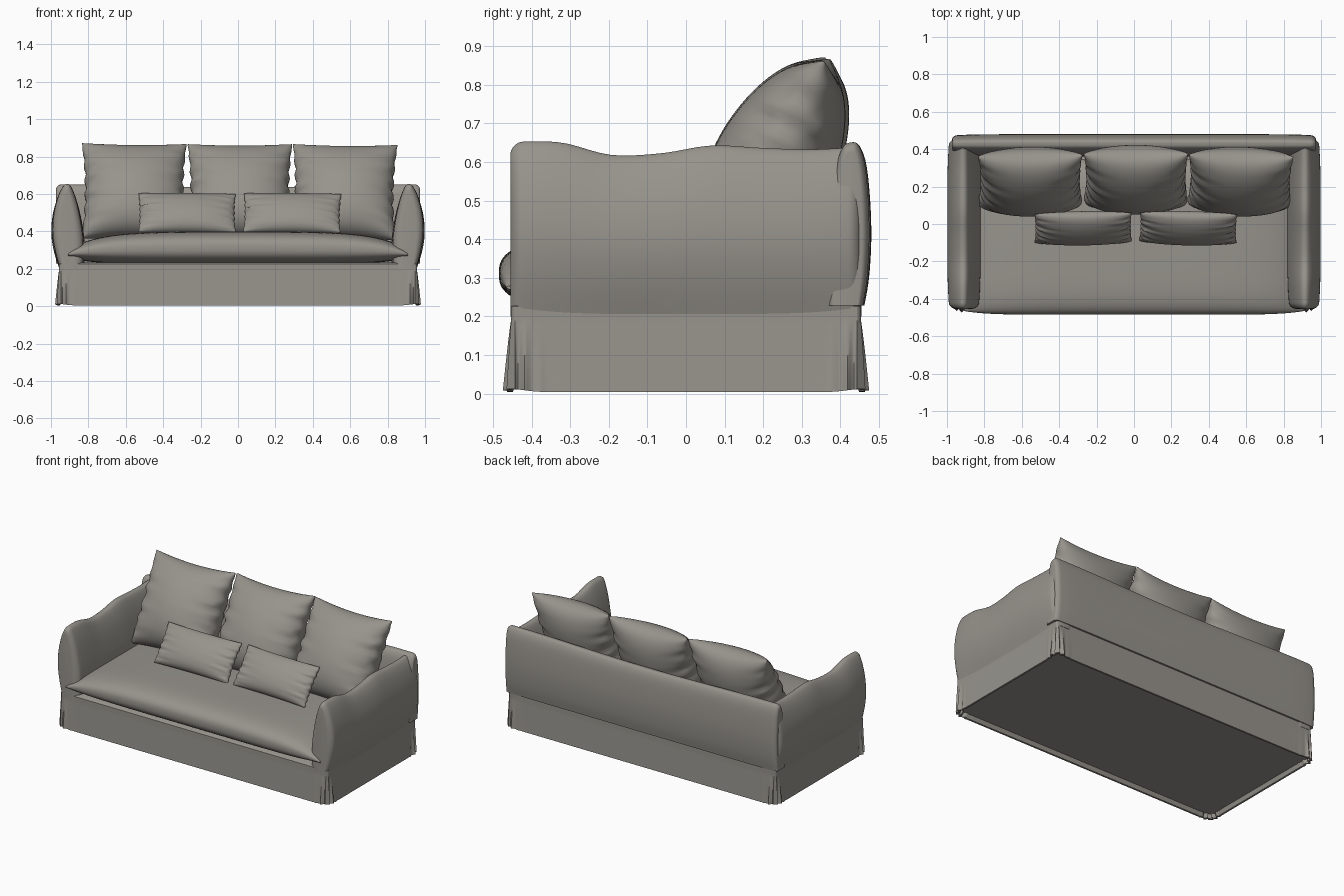
import bpy, bmesh, math
from mathutils import Matrix, Vector

cube = bpy.data.objects.get("Cube")
if cube:
    bpy.data.objects.remove(cube, do_unlink=True)

fabric = bpy.data.materials.new("warm grey fabric")
fabric.use_nodes = True
GREY = (0.31, 0.295, 0.265, 1)
fabric.diffuse_color = GREY
fabric.node_tree.nodes["Principled BSDF"].inputs["Base Color"].default_value = GREY


def finish(name, bm, angle=50):
    """Turn a bmesh into a smooth fabric object."""
    bmesh.ops.recalc_face_normals(bm, faces=bm.faces[:])
    mesh = bpy.data.meshes.new(name)
    bm.to_mesh(mesh)
    bm.free()
    mesh.materials.append(fabric)
    ob = bpy.data.objects.new(name, mesh)
    bpy.context.collection.objects.link(ob)
    bpy.ops.object.select_all(action="DESELECT")
    ob.select_set(True)
    bpy.context.view_layer.objects.active = ob
    bpy.ops.object.shade_smooth_by_angle(angle=math.radians(angle))


def loft(name, rings, angle=50):
    """Skin a list of closed rings and cap both ends."""
    bm = bmesh.new()
    rows = [[bm.verts.new(p) for p in ring] for ring in rings]
    n = len(rows[0])
    for a, b in zip(rows, rows[1:]):
        for i in range(n):
            bm.faces.new((a[i], a[(i + 1) % n], b[(i + 1) % n], b[i]))
    bm.faces.new(rows[0])
    bm.faces.new(rows[-1])
    finish(name, bm, angle)


def spline(points, t):
    """Smooth curve through points, t from 0 to 1."""
    s = t * (len(points) - 1)
    i = min(int(s), len(points) - 2)
    f = s - i
    p = [Vector(points[max(0, min(len(points) - 1, i + k))]) for k in (-1, 0, 1, 2)]
    return 0.5 * (2 * p[1] + (p[2] - p[0]) * f
                  + (2 * p[0] - 5 * p[1] + 4 * p[2] - p[3]) * f * f
                  + (3 * p[1] - p[0] - 3 * p[2] + p[3]) * f ** 3)


def section(points, steps=48):
    return [spline(points, i / steps) for i in range(steps + 1)]


def end_stations(half, radius, middle=30, ends=7):
    """Positions along a bar with the rounding amount (0 to 1) at each end."""
    cap = [(half - radius + radius * math.sin(a), 1 - math.cos(a))
           for a in (math.pi / 2 * i / ends for i in range(1, ends + 1))]
    inner = half - radius
    body = [(-inner + 2 * inner * i / middle, 0) for i in range(middle + 1)]
    return [(-p, r) for p, r in reversed(cap)] + body + cap


# Skirted base with flared hem and pleated corners
def skirt_ring(z, inset=0.0):
    hx, hy, ring, steps = 0.957, 0.453, [], 60
    low = max(0.0, 1 - z / 0.19)
    for side in range(4):
        ang = side * math.pi / 2
        normal = Vector((math.cos(ang), math.sin(ang), 0))
        along = Vector((-normal.y, normal.x, 0))
        reach, half = (hx, hy) if side % 2 == 0 else (hy, hx)
        for i in range(steps + 1):
            t = 2 * i / steps - 1
            pos = math.copysign(1 - (1 - abs(t)) ** 2, t) * (half - 0.01)
            d = half - abs(pos)
            fold = math.exp(-(d / 0.06) ** 2) * (0.3 + 0.7 * math.cos(d * 170))
            out = 0.008 * low + 0.02 * low ** 0.8 * fold - inset
            p = normal * (reach + out) + along * (pos * (1 - inset))
            p.z = z + 0.008 * math.exp(-(d / 0.05) ** 2) * low
            ring.append(p)
    return ring


levels = [0.004 + 0.222 * i / 20 for i in range(21)]
loft("base_skirt", [skirt_ring(0.03, 0.02), skirt_ring(0.004, 0.012)]
     + [skirt_ring(z) for z in levels] + [skirt_ring(0.234, 0.012)])

# Slipcovered arms, teardrop section with a wavy top
ARM = [(0.955, 0.2), (0.984, 0.3), (0.998, 0.4), (0.99, 0.5), (0.965, 0.59),
       (0.935, 0.645), (0.91, 0.655), (0.887, 0.635), (0.858, 0.56),
       (0.835, 0.46), (0.82, 0.35), (0.82, 0.2)]
ARM_TOP = [(-0.455, 0.652), (-0.325, 0.65), (-0.195, 0.618), (-0.065, 0.622),
           (0.065, 0.642), (0.195, 0.636), (0.325, 0.632), (0.455, 0.638)]


def arm_ring(side, y, r):
    top = spline(ARM_TOP, (y + 0.455) / 0.91).y - 0.035 * r
    taper = 1 - 0.45 * r - 0.13 * abs(y / 0.455) ** 4
    ring = []
    for x, z in section(ARM):
        z = 0.2 + (z - 0.2) * (top - 0.2) / 0.455
        ring.append((side * (0.915 + (x - 0.915) * taper), y, z))
    return ring


for side, label in ((1, "left"), (-1, "right")):
    loft(label + "_arm", [arm_ring(side, y, r) for y, r in end_stations(0.455, 0.035)], 60)

# Backrest
BACK = [(0.462, 0.228), (0.474, 0.3), (0.48, 0.4), (0.477, 0.5), (0.467, 0.59),
        (0.45, 0.635), (0.43, 0.643), (0.405, 0.63), (0.385, 0.57), (0.365, 0.4),
        (0.36, 0.228)]


def back_ring(x, r):
    bow = 1 - 0.3 * r - 0.12 * abs(x / 0.97) ** 12
    sag = 0.008 * math.cos(x * 3.2) + 0.025 * r
    return [(x, 0.42 + (y - 0.42) * bow, z - sag * (z - 0.228) / 0.41)
            for y, z in section(BACK)]


loft("backrest", [back_ring(x, r) for x, r in end_stations(0.972, 0.03)], 60)


# Long seat cushion, pinched towards its two ends
def seat_ring(x):
    k = abs(x) / 0.91
    puff = max(0.02, 1 - k ** 5) ** 0.6
    low, high = 0.268 - 0.045 * puff, 0.275 + 0.115 * puff + 0.01 * (1 - k * k)
    depth = 0.415 - 0.02 * k ** 8
    ring = []
    for i in range(64):
        a = 2 * math.pi * i / 64
        c, s = math.cos(a), math.sin(a)
        y = math.copysign(abs(c) ** 0.35, c) * depth - 0.07
        z = (low + high) / 2 + math.copysign(abs(s) ** 0.8, s) * (high - low) / 2
        ring.append((x, y, z))
    return ring


loft("seat_cushion", [seat_ring(0.91 * math.sin(math.pi / 2 * (i / 30 - 1))) for i in range(61)], 70)


# Scatter cushions: two puffed sheets sharing a seam
def pillow(name, place, size, lean, yaw=0.0, roll=0.0, pinch=0.07, crease=0.012, phase=0.0):
    n = 44
    w, h, thick = size[0] / 2, size[1] / 2, size[2] / 2
    turn = (Matrix.Translation(place) @ Matrix.Rotation(yaw, 4, "Z")
            @ Matrix.Rotation(-lean, 4, "X") @ Matrix.Rotation(roll, 4, "Y"))
    bm = bmesh.new()
    for face in (-1, 1):
        grid = []
        for i in range(n + 1):
            for j in range(n + 1):
                u = math.sin(math.pi / 2 * (2 * i / n - 1))
                v = math.sin(math.pi / 2 * (2 * j / n - 1))
                x = w * u * (1 - pinch * (1 - v * v))
                z = h * v * (1 - pinch * (1 - u * u))
                bulge = max(0.0, (1 - u * u) * (1 - v * v)) ** 0.45
                edge = math.exp(-5 * (1 - abs(u))) * (1 - v * v) * min(1, 12 * (1 - abs(u)))
                ripple = math.sin(17 * v + 3 * u + phase) + 0.6 * math.sin(29 * v + phase * 2)
                sag = 1 - 0.12 * v
                y = face * (thick * bulge * sag + crease * edge * ripple)
                x += 0.5 * crease * math.sin(21 * v + phase) * abs(u) ** 6 * (1 - v * v)
                grid.append(bm.verts.new(turn @ Vector((x, y, z))))
        for i in range(n):
            for j in range(n):
                a = i * (n + 1) + j
                bm.faces.new((grid[a], grid[a + 1], grid[a + n + 2], grid[a + n + 1]))
    bmesh.ops.remove_doubles(bm, verts=bm.verts[:], dist=0.0001)
    finish(name, bm, 70)


BIG = (0.56, 0.57, 0.31)
LEAN = math.radians(27)
pillow("right_back_cushion", (-0.555, 0.235, 0.615), BIG, LEAN, 0.02, 0.01, phase=0.4)
pillow("middle_back_cushion", (0.01, 0.245, 0.612), BIG, LEAN, phase=2.1)
pillow("left_back_cushion", (0.568, 0.235, 0.61), BIG, LEAN, -0.02, 0.01, phase=4.0)

SMALL = (0.52, 0.255, 0.13)
TILT = math.radians(36)
pillow("right_lumbar_cushion", (-0.272, -0.02, 0.498), SMALL, TILT, 0.02, 0.01, 0.03, 0.008, 1.0)
pillow("left_lumbar_cushion", (0.29, -0.02, 0.498), SMALL, TILT, -0.015, 0.01, 0.03, 0.008, 3.0)
